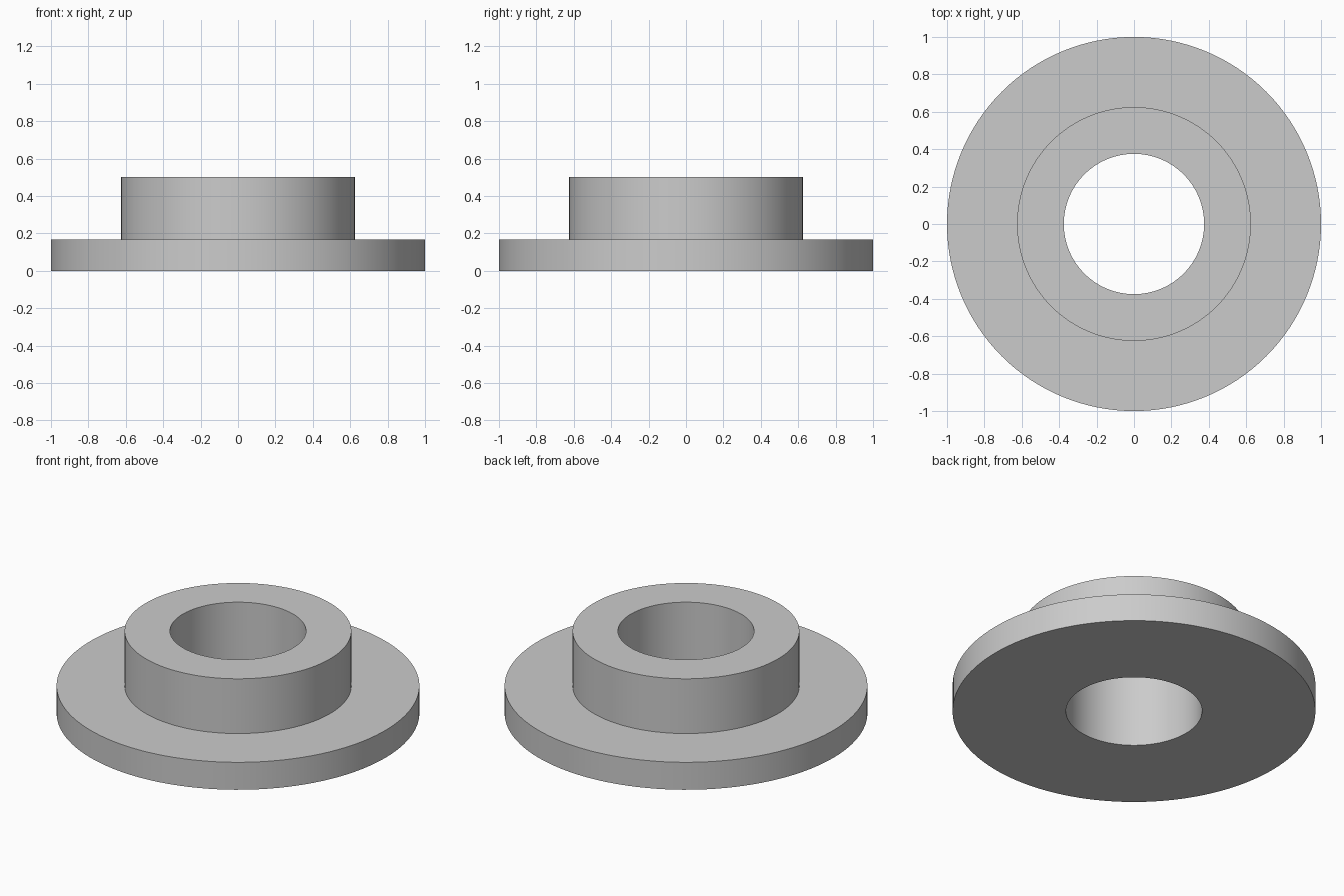
import bpy
import bmesh
from math import cos, sin, tau, radians

cube = bpy.data.objects.get("Cube")
if cube:
    bpy.data.objects.remove(cube, do_unlink=True)

SEGMENTS = 128
BORE_R, COLLAR_R, FLANGE_R = 0.375, 0.625, 1.0
FLANGE_TOP, COLLAR_TOP = 0.167, 0.5

# Plain grey material
grey = bpy.data.materials.new("plain grey")
grey.use_nodes = True
colour = (0.6, 0.6, 0.6, 1.0)
grey.diffuse_color = colour
grey.node_tree.nodes["Principled BSDF"].inputs["Base Color"].default_value = colour


def lathe(name, profile, material):
    """Revolve a closed (radius, height) profile around z."""
    bm = bmesh.new()
    rings = []
    for i in range(SEGMENTS):
        a = tau * i / SEGMENTS
        rings.append([bm.verts.new((r * cos(a), r * sin(a), z)) for r, z in profile])
    n = len(profile)
    for i in range(SEGMENTS):
        here, there = rings[i], rings[(i + 1) % SEGMENTS]
        for j in range(n):
            k = (j + 1) % n
            bm.faces.new((here[j], there[j], there[k], here[k]))
    bmesh.ops.recalc_face_normals(bm, faces=bm.faces)
    mesh = bpy.data.meshes.new(name)
    bm.to_mesh(mesh)
    bm.free()
    mesh.materials.append(material)
    obj = bpy.data.objects.new(name, mesh)
    bpy.context.collection.objects.link(obj)
    return obj


# Flanged bushing: wide flange, raised collar and through bore in one solid
bushing = lathe("flanged_bushing", [
    (BORE_R, 0), (FLANGE_R, 0), (FLANGE_R, FLANGE_TOP),
    (COLLAR_R, FLANGE_TOP), (COLLAR_R, COLLAR_TOP), (BORE_R, COLLAR_TOP),
], grey)

# Smooth walls with crisp rims
bpy.ops.object.select_all(action="DESELECT")
bushing.select_set(True)
bpy.context.view_layer.objects.active = bushing
bpy.ops.object.shade_smooth_by_angle(angle=radians(30))
